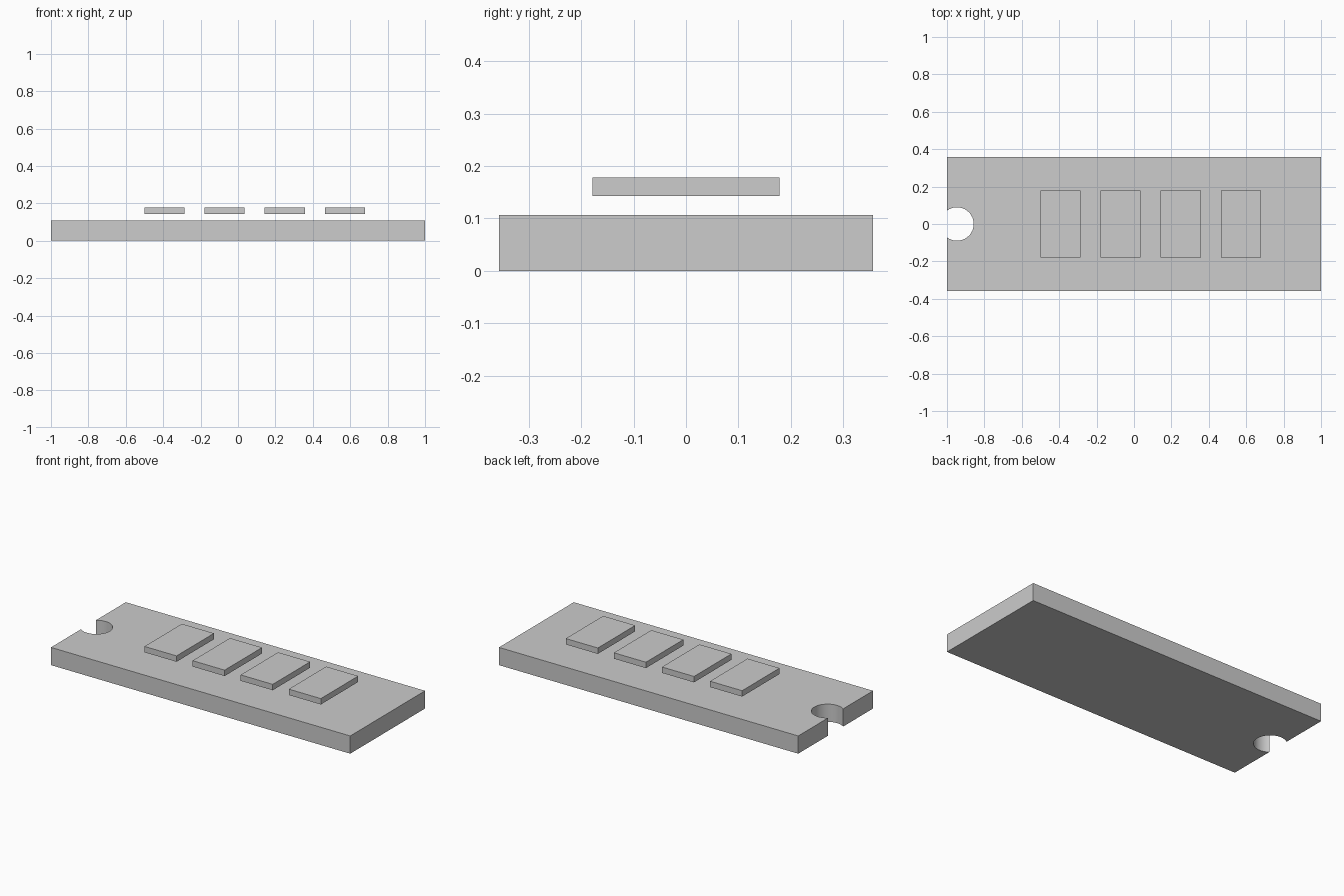
import bpy, bmesh
from math import acos, cos, sin

cube = bpy.data.objects.get("Cube")
if cube:
    bpy.data.objects.remove(cube, do_unlink=True)

U = 2 / 56  # modelling unit: the board is 56 x 20 x 3 units

grey = bpy.data.materials.new("light_grey")
grey.use_nodes = True
COLOR = (0.604, 0.604, 0.604, 1)
grey.diffuse_color = COLOR
grey.node_tree.nodes["Principled BSDF"].inputs["Base Color"].default_value = COLOR


def extrude_profile(name, points, z0, z1):
    """Extrude a counter-clockwise outline, given in units, from z0 to z1."""
    bm = bmesh.new()
    base = bm.faces.new([bm.verts.new((x * U, y * U, z0 * U)) for x, y in points])
    top = bmesh.ops.extrude_face_region(bm, geom=[base], use_keep_orig=True)
    verts = [v for v in top["geom"] if isinstance(v, bmesh.types.BMVert)]
    bmesh.ops.translate(bm, verts=verts, vec=(0, 0, (z1 - z0) * U))
    bmesh.ops.recalc_face_normals(bm, faces=bm.faces)
    mesh = bpy.data.meshes.new(name)
    bm.to_mesh(mesh)
    bm.free()
    mesh.materials.append(grey)
    obj = bpy.data.objects.new(name, mesh)
    bpy.context.collection.objects.link(obj)
    return obj


def rectangle(x0, x1, y):
    return [(x0, -y), (x1, -y), (x1, y), (x0, y)]


# Board with a round notch in its right-hand end
radius, inset, steps = 2.5, 1.5, 32
half = acos(-inset / radius)
arc = []
for i in range(steps + 1):
    a = half - 2 * half * i / steps
    arc.append((-28 + inset + radius * cos(a), radius * sin(a)))
board = extrude_profile("board", rectangle(-28, 28, 10) + arc, 0, 3)
bpy.ops.object.select_all(action="DESELECT")
board.select_set(True)
bpy.context.view_layer.objects.active = board
bpy.ops.object.shade_smooth_by_angle()

# Row of four chips hovering over the board
for i in range(4):
    x = -14 + 9 * i
    extrude_profile(f"chip_{i + 1}", rectangle(x, x + 6, 5), 4, 5)
